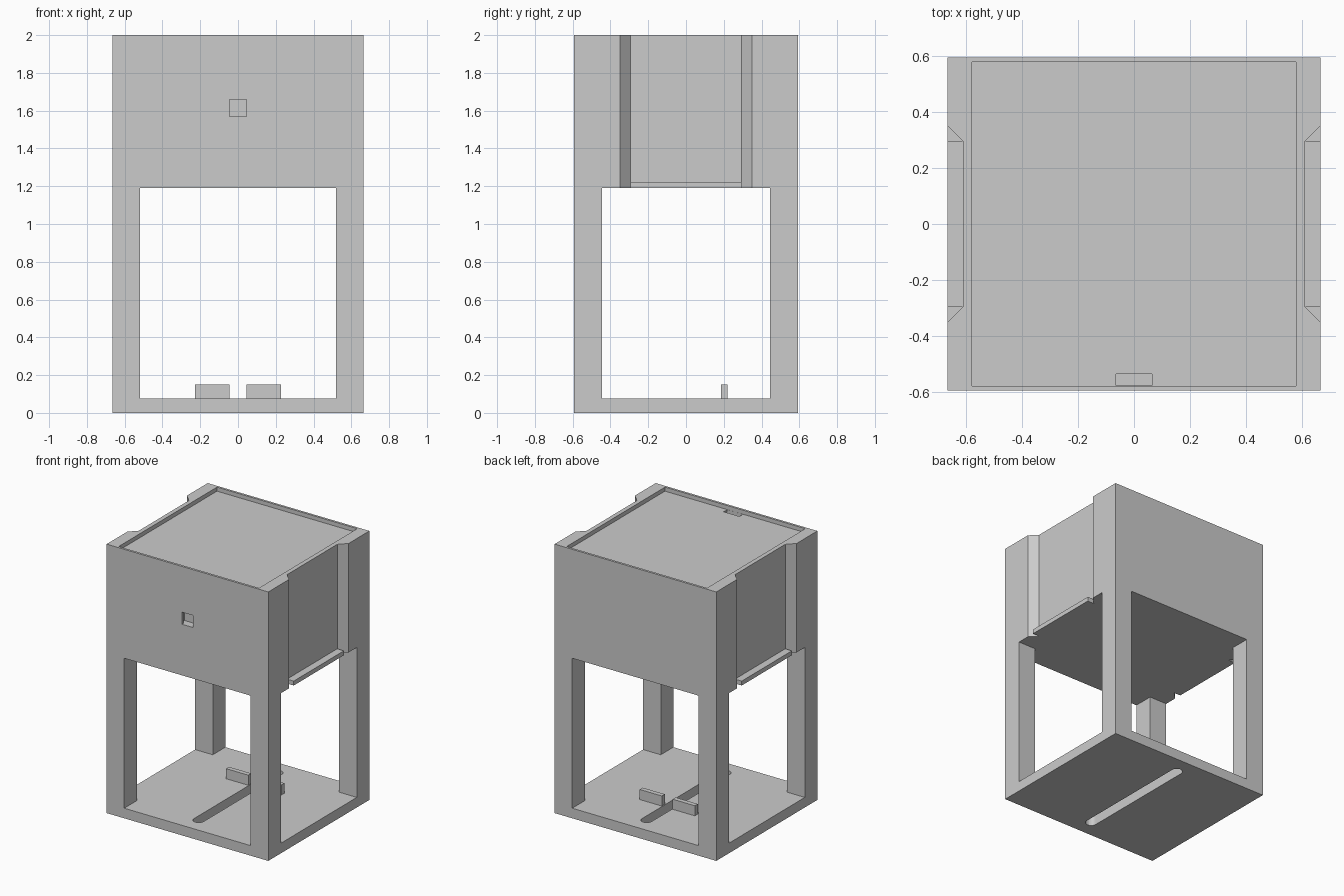
import bpy
import bmesh
from math import pi, cos, sin

if "Cube" in bpy.data.objects:
    bpy.data.objects.remove(bpy.data.objects["Cube"], do_unlink=True)

HX, HY, TOP = 0.665, 0.594, 2.0      # half width, half depth, height
FLOOR, UNDER = 0.075, 1.19           # base top, underside of upper housing
PANEL, NOTCH, CHAMFER = 0.61, 0.295, 0.055

grey = bpy.data.materials.new("light_grey")
grey.use_nodes = True
grey.diffuse_color = (0.6, 0.6, 0.6, 1)
grey.node_tree.nodes["Principled BSDF"].inputs["Base Color"].default_value = (0.6, 0.6, 0.6, 1)


def prism(name, outline, z0, z1):
    """Extrude a flat outline straight up from z0 to z1."""
    bm = bmesh.new()
    face = bm.faces.new([bm.verts.new((x, y, z0)) for x, y in outline])
    up = bmesh.ops.extrude_face_region(bm, geom=[face])["geom"]
    verts = [v for v in up if isinstance(v, bmesh.types.BMVert)]
    bmesh.ops.translate(bm, verts=verts, vec=(0, 0, z1 - z0))
    bmesh.ops.recalc_face_normals(bm, faces=bm.faces)
    mesh = bpy.data.meshes.new(name)
    bm.to_mesh(mesh)
    bm.free()
    mesh.materials.append(grey)
    ob = bpy.data.objects.new(name, mesh)
    bpy.context.scene.collection.objects.link(ob)
    return ob


def box(name, x0, x1, y0, y1, z0, z1):
    return prism(name, [(x0, y0), (x1, y0), (x1, y1), (x0, y1)], z0, z1)


def carve(ob, cutters):
    """Subtract the cutters, bake the result and remove them."""
    for c in cutters:
        c.hide_render = True
        mod = ob.modifiers.new("cut", "BOOLEAN")
        mod.operation, mod.solver, mod.object = "DIFFERENCE", "EXACT", c
    graph = bpy.context.evaluated_depsgraph_get()
    baked = bpy.data.meshes.new_from_object(ob.evaluated_get(graph))
    ob.modifiers.clear()
    ob.data = baked
    for c in cutters:
        bpy.data.objects.remove(c, do_unlink=True)


# Base plate with a long round-ended slot
base = box("base_plate", -HX, HX, -HY, HY, 0, FLOOR)
radius, reach, steps = 0.04, 0.46, 12
slot = []
for side in (1, -1):
    for i in range(steps + 1):
        a = pi * i / steps
        slot.append((side * radius * cos(a), side * (reach + radius * sin(a))))
carve(base, [prism("slot_cutter", slot, -0.1, 0.2)])

# Upper housing: rectangle with a chamfered channel in each side
half = [(HX, -HY), (HX, -NOTCH - CHAMFER), (PANEL, -NOTCH),
        (PANEL, NOTCH), (HX, NOTCH + CHAMFER), (HX, HY)]
housing = prism("upper_housing", half + [(-x, -y) for x, y in half], UNDER, TOP)

# Shallow top tray, cable shaft and front window
carve(housing, [
    box("tray_cutter", -0.577, 0.577, -0.577, 0.577, 1.97, 2.1),
    box("shaft_cutter", -0.065, 0.065, -0.576, -0.535, 1.57, 2.05),
    box("window_cutter", -0.045, 0.045, -0.7, -0.55, 1.57, 1.66),
])

# Mirrored parts: side lips, guide blocks and legs
for s, side in ((1, "left"), (-1, "right")):
    def mirrored(name, x0, x1, *rest):
        box(name, *sorted((s * x0, s * x1)), *rest)

    mirrored(side + "_lip", PANEL - 0.01, HX, -NOTCH, NOTCH, UNDER, UNDER + 0.033)
    mirrored(side + "_guide_block", 0.045, 0.227, 0.185, 0.22, FLOOR, 0.15)
    mirrored(side + "_front_leg", 0.52, HX, -HY, -0.446, FLOOR, UNDER)
    mirrored(side + "_back_leg", 0.52, HX, 0.446, HY, FLOOR, UNDER)
